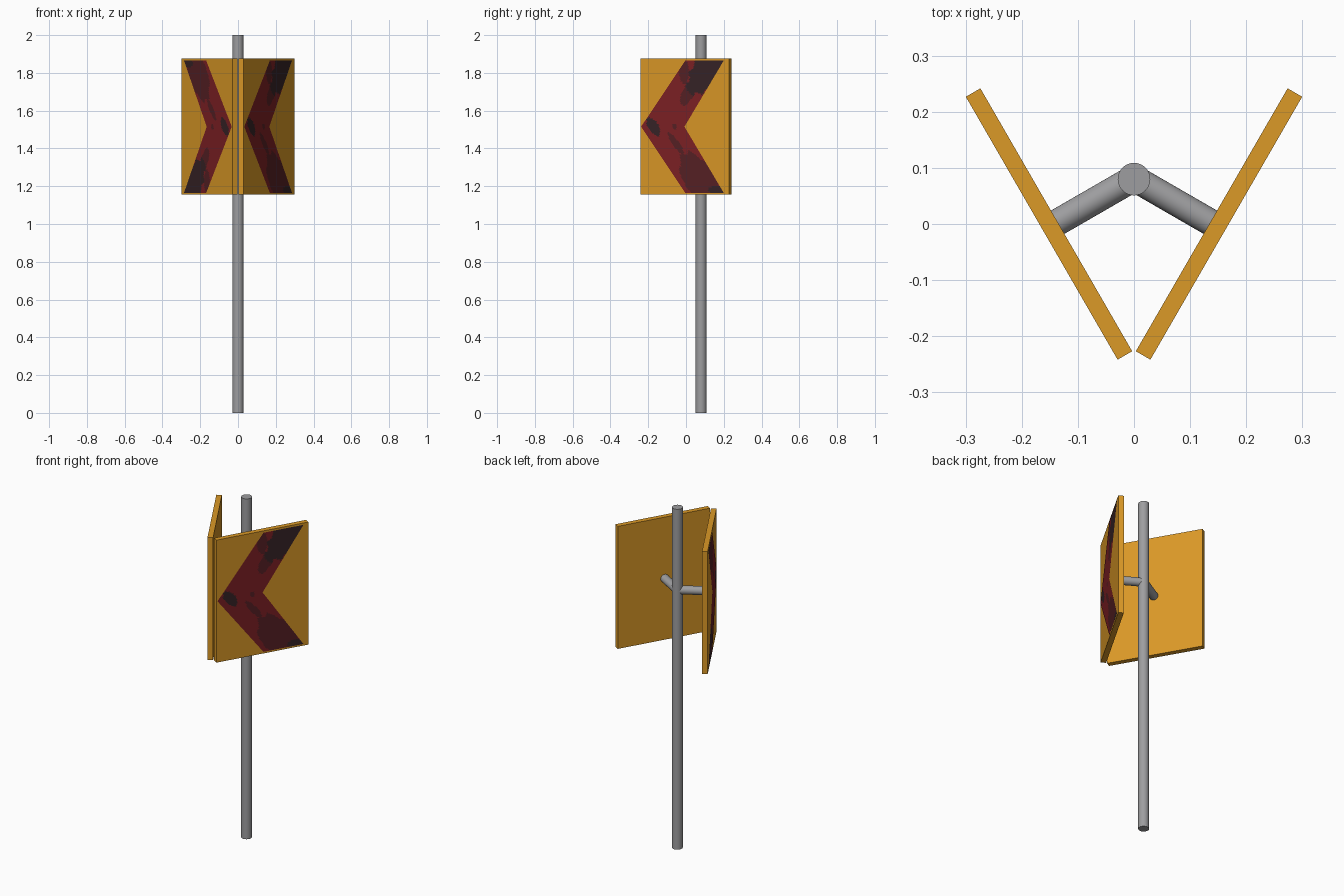
import bpy, bmesh, math
from mathutils import Matrix

if "Cube" in bpy.data.objects:
    bpy.data.objects.remove(bpy.data.objects["Cube"])


def material(name, rgb):
    m = bpy.data.materials.new(name)
    m.diffuse_color = (*rgb, 1)
    m.use_nodes = True
    m.node_tree.nodes["Principled BSDF"].inputs["Base Color"].default_value = m.diffuse_color
    return m


ORANGE = material("orange board", (0.71, 0.32, 0.02))
GREY = material("grey metal", (0.34, 0.34, 0.35))
RED = material("dark red", (0.21, 0.015, 0.018))
BROWN = material("brown red", (0.095, 0.015, 0.018))
DARK = material("near black", (0.038, 0.017, 0.02))

MID = 1.515                 # height of the board centres
LENGTH, THICK, HEIGHT = 0.541, 0.03, 0.72


def add(name, bm, mats, matrix, smooth=False):
    me = bpy.data.meshes.new(name)
    bm.to_mesh(me)
    bm.free()
    ob = bpy.data.objects.new(name, me)
    bpy.context.collection.objects.link(ob)
    for m in mats:
        me.materials.append(m)
    ob.matrix_world = matrix
    if smooth:
        bpy.ops.object.select_all(action='DESELECT')
        ob.select_set(True)
        bpy.context.view_layer.objects.active = ob
        bpy.ops.object.shade_smooth_by_angle(angle=math.radians(40))
    return ob


def cylinder(name, radius, depth, matrix):
    bm = bmesh.new()
    bmesh.ops.create_cone(bm, cap_ends=True, segments=32, radius1=radius,
                          radius2=radius, depth=depth)
    add(name, bm, [GREY], matrix, True)


# paint blotches: colour index, centre u, centre v, radii, tilt in degrees
BLOTCHES = [
    (1, 0.09, -0.27, 0.16, 0.085, -50),
    (1, -0.05, -0.09, 0.07, 0.018, -50),
    (1, 0.03, 0.19, 0.09, 0.035, 58),
    (1, 0.00, 0.29, 0.03, 0.06, 0),
    (1, -0.06, 0.0, 0.015, 0.015, 0),
    (2, 0.15, 0.31, 0.17, 0.085, 48),
    (2, -0.19, 0.0, 0.055, 0.032, -45),
    (2, 0.20, -0.335, 0.06, 0.02, 0),
]


def blotch_colour(u, v):
    colour = 0
    for c, cu, cv, ru, rv, tilt in BLOTCHES:
        a = math.radians(tilt)
        du, dv = u - cu, v - cv
        p = (du * math.cos(a) + dv * math.sin(a)) / ru
        q = (dv * math.cos(a) - du * math.sin(a)) / rv
        if p * p + q * q < 1 + 0.15 * math.sin(90 * u + 60 * v):
            colour = c
    return colour


def chevron():
    # chevron sheet just off the board's outer face, coloured by blotches
    bm = bmesh.new()
    rows, cols = 96, 32
    grid = []
    for i in range(rows + 1):
        v = -0.35 + 0.7 * i / rows
        t = abs(v) / 0.35
        left, width = -0.265 + 0.27 * t, 0.265 - 0.03 * t
        grid.append([bm.verts.new((left + width * j / cols, -THICK / 2 - 0.0015, v))
                     for j in range(cols + 1)])
    for i in range(rows):
        for j in range(cols):
            f = bm.faces.new((grid[i][j], grid[i][j + 1],
                              grid[i + 1][j + 1], grid[i + 1][j]))
            c = f.calc_center_median()
            f.material_index = blotch_colour(c.x, c.z)
    bm.normal_update()
    return bm


# pole
cylinder("pole", 0.029, 2.0, Matrix.Translation((0, 0.08, 1.0)))

# two boards; the left one is the right one turned half round the y axis
for side, turn in (("right", 0), ("left", math.pi)):
    frame = (Matrix.Translation((0, 0, MID)) @ Matrix.Rotation(turn, 4, 'Y')
             @ Matrix.Translation((0.1515, 0, 0))
             @ Matrix.Rotation(math.radians(60), 4, 'Z'))
    bm = bmesh.new()
    bmesh.ops.create_cube(bm, size=1)
    bmesh.ops.scale(bm, vec=(LENGTH, THICK, HEIGHT), verts=bm.verts)
    add(side + "_board", bm, [ORANGE], frame)
    add(side + "_chevron", chevron(), [RED, BROWN, DARK], frame)
    # arm from the pole to the back of the board
    cylinder(side + "_arm", 0.024, 0.16, frame
             @ Matrix.Translation((-0.005, 0.09, 0))
             @ Matrix.Rotation(math.pi / 2, 4, 'X'))
